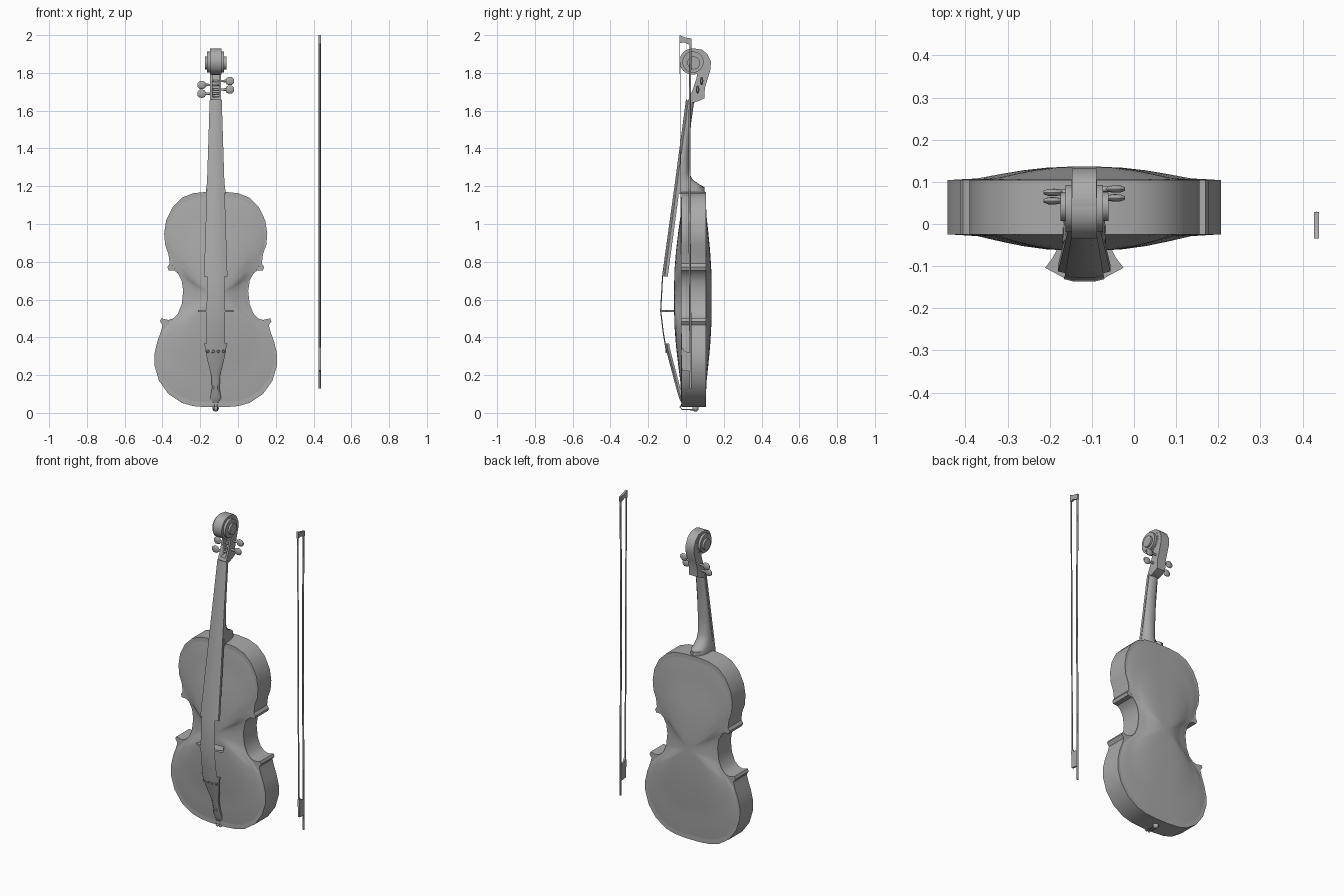
import bpy
import bmesh
from math import sin, cos, pi

cube = bpy.data.objects.get("Cube")
if cube:
    bpy.data.objects.remove(cube, do_unlink=True)

GREY = (0.4, 0.4, 0.4, 1)
mat = bpy.data.materials.new("plain grey")
mat.use_nodes = True
mat.diffuse_color = GREY
mat.node_tree.nodes["Principled BSDF"].inputs["Base Color"].default_value = GREY

CX = -0.118      # centre line of the instrument
BOW_X = 0.433    # centre line of the bow


def loft(name, rings, x=CX, closed=True, angle=0.6):
    """Skin a list of equal rings of points; x is measured from a centre line."""
    bm = bmesh.new()
    rows = [[bm.verts.new((x + p[0], p[1], p[2])) for p in ring] for ring in rings]
    n = len(rows[0])
    for a, b in zip(rows, rows[1:]):
        for i in range(n if closed else n - 1):
            j = (i + 1) % n
            bm.faces.new((a[i], a[j], b[j], b[i]))
    if closed:
        bm.faces.new(rows[0][::-1])
        bm.faces.new(rows[-1])
    bmesh.ops.recalc_face_normals(bm, faces=bm.faces)
    mesh = bpy.data.meshes.new(name)
    bm.to_mesh(mesh)
    bm.free()
    mesh.materials.append(mat)
    obj = bpy.data.objects.new(name, mesh)
    bpy.context.collection.objects.link(obj)
    bpy.ops.object.select_all(action='DESELECT')
    obj.select_set(True)
    bpy.context.view_layer.objects.active = obj
    bpy.ops.object.shade_smooth_by_angle(angle=angle)
    return obj


def side_slab(name, profile, half, x=CX):
    """Extrude a (y, z) profile sideways."""
    return loft(name, [[(s, y, z) for y, z in profile] for s in (-half, half)], x)


def lathe_x(name, stations, y, z, sides=24, squash=1, x=CX):
    """Round part along x from (x, radius) stations; squash flattens it in y."""
    angles = [2 * pi * i / sides for i in range(sides)]
    return loft(name, [[(s, y + r * q * cos(a), z + r * sin(a)) for a in angles]
                       for s, r, q in [(*st, squash)[:3] for st in stations]], x)


def tube(name, path, radius, x=CX):
    """Round part following (y, z) points, mostly vertical."""
    curve = bpy.data.curves.new(name, 'CURVE')
    curve.dimensions = '3D'
    curve.bevel_depth = radius
    curve.bevel_resolution = 2
    curve.use_fill_caps = True
    spline = curve.splines.new('POLY')
    spline.points.add(len(path) - 1)
    for p, (y, z) in zip(spline.points, path):
        p.co = (x, y, z, 1)
    curve.materials.append(mat)
    obj = bpy.data.objects.new(name, curve)
    bpy.context.collection.objects.link(obj)
    return obj


# Body outline, right half from bottom to top, as (half width, z)
lower = [(0.05, 0.03), (0.12, 0.036), (0.18, 0.053), (0.25, 0.1), (0.3, 0.17),
         (0.324, 0.25), (0.325, 0.31), (0.31, 0.375), (0.29, 0.43)]
low_corner = [(0.281, 0.465), (0.295, 0.485), (0.288, 0.5), (0.25, 0.492), (0.225, 0.5)]
waist = [(0.2, 0.525), (0.18, 0.575), (0.172, 0.645), (0.18, 0.7), (0.2, 0.738)]
top_corner = [(0.22, 0.754), (0.25, 0.755), (0.256, 0.773)]
upper = [(0.244, 0.79), (0.25, 0.84), (0.268, 0.89), (0.273, 0.95), (0.262, 1.02),
         (0.228, 1.09), (0.178, 1.14), (0.118, 1.163), (0.05, 1.17)]


def both_sides(half):
    return half + [(-w, z) for w, z in reversed(half)]


# Ribs with flat edges of the plates
outline = both_sides(lower + low_corner + waist + top_corner + upper)
loft("body_ribs", [[(w, y, z) for w, z in outline] for y in (-0.025, 0.105)])

# Arched front and back plates
arch_line = both_sides(lower + waist + upper)
MID = 0.61
arch = [(0.96, -0.02), (0.95, 0.01), (0.78, 0.1), (0.62, 0.42), (0.45, 0.72),
        (0.28, 0.92), (0.12, 1)]
for name, edge, rise in (("front_plate", -0.025, -0.038), ("back_plate", 0.105, 0.031)):
    loft(name, [[(w * s, edge + rise * h, MID + (z - MID) * s) for w, z in arch_line]
                for s, h in arch])


# Fingerboard, arched across, leaning back towards the head
def board_y(z):
    return -0.12 + (z - 0.725) * 0.134


def board_ring(z, half):
    y = board_y(z)
    return [(-half, y + 0.024, z), (half, y + 0.024, z), (half, y + 0.008, z),
            (half / 2, y, z), (-half / 2, y, z), (-half, y + 0.008, z)]


loft("fingerboard", [board_ring(0.722, 0.062), board_ring(1.655, 0.032)])

# Neck with a rounded back and a flared heel
neck = [(1.16, 0.1, 0.052), (1.195, 0.098, 0.05), (1.21, 0.07, 0.047), (1.235, 0.035, 0.045),
        (1.27, 0.018, 0.043), (1.37, 0.018, 0.039), (1.52, 0.025, 0.035), (1.66, 0.045, 0.03)]
loft("neck", [[(half * cos(pi * i / 10), board_y(z) + 0.016
                + (back - board_y(z) - 0.016) * sin(pi * i / 10) ** 0.7, z)
               for i in range(11)] for z, back, half in neck])

# Strings as one thin arched band, over the bridge to the nut
band = [(0.325, -0.107, 0.05), (0.43, -0.124, 0.049), (0.54, -0.137, 0.048),
        (0.722, -0.127, 0.046), (1.2, -0.061, 0.035), (1.66, 0, 0.024)]
loft("string_band", [[(-h, y + 0.006, z), (-h / 2, y, z), (h / 2, y, z), (h, y + 0.006, z)]
                     for z, y, h in band], closed=False)

# Bridge, a thin upright plate
bridge = both_sides([(0.062, -0.055), (0.075, -0.08), (0.093, -0.104), (0.05, -0.127),
                     (0.02, -0.134)])
loft("bridge", [[(w, y, z) for w, y in bridge] for z in (0.534, 0.546)])

# Tailpiece
tail = [(0.04, -0.014, 0.015), (0.05, -0.023, 0.027), (0.08, -0.037, 0.029),
        (0.13, -0.052, 0.02), (0.2, -0.07, 0.024), (0.27, -0.089, 0.042),
        (0.325, -0.103, 0.053), (0.345, -0.108, 0.056), (0.368, -0.111, 0.063)]
loft("tailpiece", [[(-h, y + 0.022, z), (h, y + 0.022, z), (h, y + 0.01, z),
                    (h / 2, y, z), (-h / 2, y, z), (-h, y + 0.01, z)] for z, y, h in tail])
for i in range(4):
    bpy.ops.mesh.primitive_torus_add(
        major_segments=12, minor_segments=6, major_radius=0.007, minor_radius=0.002,
        location=(CX + (i - 1.5) * 0.028, -0.108 + (i in (0, 3)) * 0.003, 0.326),
        rotation=(pi / 2, 0, 0))
    bpy.context.object.name = "string_anchor"
    bpy.context.object.data.materials.append(mat)

# Tail loop and end button
for side in (-1, 1):
    tube("tail_loop", [(-0.02, 0.05), (-0.032, 0.03), (-0.02, 0.018), (0.055, 0.016)],
         0.003, CX + side * 0.01)
bpy.ops.mesh.primitive_uv_sphere_add(segments=16, ring_count=8, radius=0.017,
                                     location=(CX, 0.05, 0.024))
button = bpy.context.object
button.name = "end_button"
button.data.materials.append(mat)
bpy.ops.object.shade_smooth()

# Pegbox, curving up into the scroll, hollowed from the front
pegbox = side_slab("pegbox", [
    (0.01, 1.65), (0.04, 1.642), (0.07, 1.652), (0.097, 1.665), (0.1, 1.72), (0.115, 1.77),
    (0.13, 1.82), (0.132, 1.86), (0.113, 1.9), (0.085, 1.923), (0.045, 1.929), (0.01, 1.921),
    (0.01, 1.86), (0.06, 1.8), (0.055, 1.77), (0.035, 1.71)], 0.029)
cutter = side_slab("pegbox_cutter", [(-0.02, 1.67), (0.07, 1.675), (0.085, 1.74),
                                     (0.095, 1.79), (-0.02, 1.785)], 0.018)
cutter.hide_render = True
cutter.hide_viewport = True
cutter.display_type = 'WIRE'
cut = pegbox.modifiers.new("hollow", 'BOOLEAN')
cut.object = cutter
cut.solver = 'EXACT'

# Scroll: stepped turns around one axis
EYE_Y, EYE_Z = 0.034, 1.86
for name, radius, half, shift in (("scroll_outer", 0.069, 0.03, 0), ("scroll_turn", 0.056, 0.045, 0.003),
                                  ("scroll_eye", 0.034, 0.057, 0.007)):
    lathe_x(name, [(-half, radius), (half, radius)], EYE_Y + shift, EYE_Z - shift, 32)

# Four tuning pegs with flattened heads
for side, y, z in ((1, 0.083, 1.757), (1, 0.062, 1.712), (-1, 0.075, 1.736), (-1, 0.055, 1.69)):
    lathe_x("peg_shaft", [(-side * 0.028, 0.005), (side * 0.062, 0.007)], y, z, 12)
    lathe_x("peg_head", [(side * s, r) for s, r in
                         ((0.052, 0.007), (0.058, 0.017), (0.07, 0.022),
                          (0.085, 0.021), (0.097, 0.01))], y, z, 16, 0.4)

# Bow: stick, head, frog and hair
tube("bow_stick", [(0.024, 0.13), (0.022, 0.6), (0.018, 1.1), (0.02, 1.6), (0.024, 1.97)],
     0.0055, BOW_X)
side_slab("bow_head", [(-0.035, 2), (-0.005, 1.988), (0.028, 1.982), (0.028, 1.95),
                       (0.01, 1.952), (-0.01, 1.962), (-0.035, 1.956)], 0.006, BOW_X)
side_slab("bow_frog", [(0.02, 0.22), (-0.022, 0.225), (-0.026, 0.33), (-0.018, 0.345),
                       (-0.005, 0.325), (0.02, 0.32)], 0.006, BOW_X)
side_slab("bow_hair", [(-0.022, 0.33), (-0.025, 0.33), (-0.034, 1.96), (-0.031, 1.96)],
          0.004, BOW_X)
